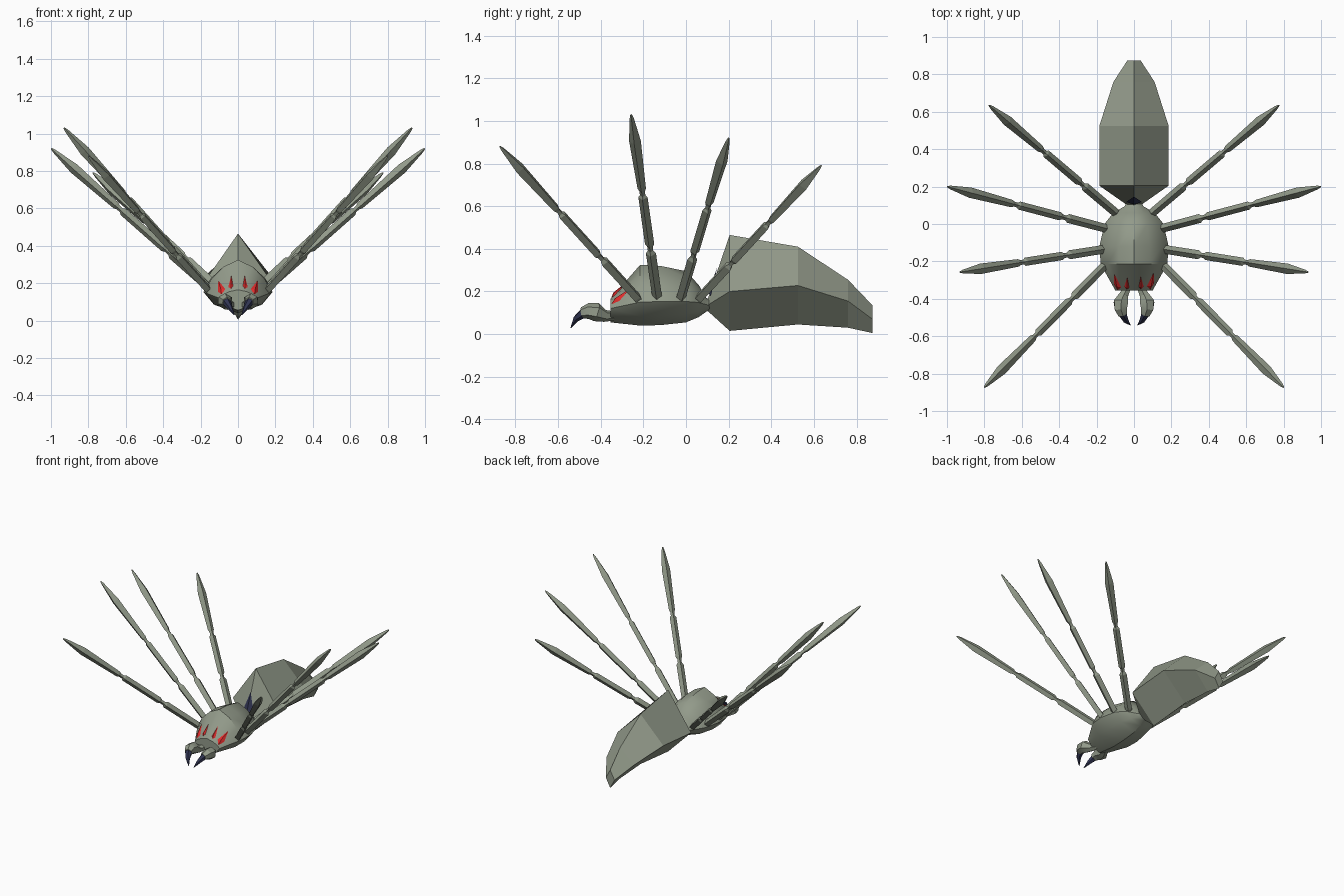
import bpy, bmesh, math
from mathutils import Vector
from mathutils.bvhtree import BVHTree

if "Cube" in bpy.data.objects:
    bpy.data.objects.remove(bpy.data.objects["Cube"])


def material(name, rgb):
    m = bpy.data.materials.new(name)
    m.diffuse_color = (*rgb, 1)
    m.use_nodes = True
    m.node_tree.nodes["Principled BSDF"].inputs["Base Color"].default_value = m.diffuse_color
    return m


GREY = material("grey green", (0.29, 0.325, 0.255))
RED = material("eye red", (0.75, 0.025, 0.025))
NAVY = material("dark navy", (0.03, 0.035, 0.085))


def make(name, verts, faces, mats, smooth=None):
    me = bpy.data.meshes.new(name)
    me.from_pydata([tuple(v) for v in verts], [], faces)
    bm = bmesh.new()
    bm.from_mesh(me)
    bmesh.ops.recalc_face_normals(bm, faces=bm.faces)
    bm.to_mesh(me)
    bm.free()
    ob = bpy.data.objects.new(name, me)
    bpy.context.collection.objects.link(ob)
    for m in mats:
        me.materials.append(m)
    if smooth:
        bpy.ops.object.select_all(action='DESELECT')
        ob.select_set(True)
        bpy.context.view_layer.objects.active = ob
        bpy.ops.object.shade_smooth_by_angle(angle=math.radians(smooth))
    return ob


def loft(name, rings, mats, smooth=None):
    """Skin a list of equal-sized rings and cap both ends."""
    n = len(rings[0])
    verts = [p for r in rings for p in r]
    faces = [(i * n + j, i * n + (j + 1) % n, (i + 1) * n + (j + 1) % n, (i + 1) * n + j)
             for i in range(len(rings) - 1) for j in range(n)]
    faces += [tuple(range(n)), tuple(range(len(verts) - n, len(verts)))]
    return make(name, verts, faces, mats, smooth)


def tube(name, path, sides, mats, smooth=None):
    """Loft along (point, radius) pairs with a ridge facing upward."""
    rings = []
    for i, (p, r) in enumerate(path):
        d = (path[min(i + 1, len(path) - 1)][0] - path[max(i - 1, 0)][0]).normalized()
        side = d.cross(Vector((0, 0, 1))).normalized()
        up = side.cross(d)
        rings.append([p + r * (math.cos(a) * up + math.sin(a) * side)
                      for a in (2 * math.pi * k / sides for k in range(sides))])
    return loft(name, rings, mats, smooth)


def section_rings(profile, sections):
    """Mirror a half profile and scale it by (y, half width, side z, top z, bottom z)."""
    full = profile + [(-u, v) for u, v in profile[-2:0:-1]]
    return [[Vector((u * hw, y, zs + v * ((zt - zs) if v > 0 else (zs - zb)))) for u, v in full]
            for y, hw, zs, zt, zb in sections]


# Abdomen: diamond sections
abdomen = section_rings([(0, 1), (1, 0), (0, -1)], [
    (0.10, 0.035, 0.135, 0.16, 0.11),
    (0.205, 0.185, 0.20, 0.465, 0.015),
    (0.525, 0.185, 0.228, 0.41, 0.045),
    (0.76, 0.11, 0.155, 0.255, 0.03),
    (0.875, 0.035, 0.07, 0.135, 0.005)])
loft("abdomen", abdomen, [GREY])

# Dark mark on the front of the abdomen
(t0, s0), (t1, s1) = abdomen[0][:2], abdomen[1][:2]
lift = Vector((0, -0.006, 0.002))
low, apex = t0.lerp(t1, 0.1) + lift, t0.lerp(t1, 0.5) + lift
corner = t0.lerp(t1, 0.22).lerp(s0.lerp(s1, 0.22), 0.65) + lift
mirror = Vector((-corner.x, corner.y, corner.z))
make("abdomen_mark", [low, corner, apex, mirror], [(0, 1, 2), (0, 2, 3)], [NAVY])

# Head and thorax: domed shell tapering to the waist
thorax = loft("thorax", section_rings(
    [(0, 1), (0.45, 0.78), (0.8, 0.42), (1, 0), (0.7, -0.6), (0, -1)], [
        (-0.355, 0.10, 0.12, 0.165, 0.055),
        (-0.215, 0.178, 0.15, 0.325, 0.04),
        (-0.12, 0.185, 0.153, 0.32, 0.042),
        (0.0, 0.158, 0.153, 0.295, 0.055),
        (0.06, 0.11, 0.148, 0.23, 0.08),
        (0.095, 0.05, 0.138, 0.17, 0.105),
        (0.125, 0.035, 0.135, 0.155, 0.115)]), [GREY], 35)

# Eyes: slim raised wedges laid on the sloping face
bm = bmesh.new()
bm.from_mesh(thorax.data)
shell = BVHTree.FromBMesh(bm)
bm.free()


def on_face(x, z, out):
    hit = shell.ray_cast(Vector((x, -1, z)), Vector((0, 1, 0)))[0]
    return Vector((x, (hit.y if hit else -0.3) - out, z))


EYES = {"outer_eye": [(0.105, 0.215), (0.068, 0.168), (0.088, 0.14), (0.108, 0.155)],
        "inner_eye": [(0.036, 0.24), (0.026, 0.185), (0.038, 0.17), (0.052, 0.18)]}
for name, outline in EYES.items():
    for sx in (-1, 1):
        pts = [on_face(sx * x, z, 0.007) for x, z in outline]
        mid = sum((Vector(p) for p in outline), Vector((0, 0))) / 4
        pts.append(on_face(sx * mid.x, mid.y, 0.02))
        make(name, pts, [(i, (i + 1) % 4, 4) for i in range(4)], [RED])

# Jaws with curved dark fangs
JAW = [(0.035, -0.34, 0.085, 0.022), (0.055, -0.38, 0.085, 0.028), (0.07, -0.42, 0.103, 0.044),
       (0.07, -0.455, 0.108, 0.038), (0.06, -0.487, 0.10, 0.026)]
FANG = [(0.062, -0.478, 0.10, 0.024), (0.045, -0.515, 0.072, 0.016), (0.02, -0.54, 0.03, 0.002)]
for sx in (-1, 1):
    for name, path, mat in (("jaw", JAW, GREY), ("fang", FANG, NAVY)):
        tube(name, [(Vector((sx * x, y, z)), r) for x, y, z, r in path], 6, [mat], 30)

# Legs: three straight segments with pinched joints and a pointed end
LEGS = [("front_leg", (0.145, -0.21, 0.15), (0.80, -0.873, 0.88)),
        ("second_leg", (0.14, -0.132, 0.15), (0.93, -0.257, 1.03)),
        ("third_leg", (0.125, -0.03, 0.15), (0.998, 0.20, 0.92)),
        ("rear_leg", (0.08, 0.045, 0.15), (0.775, 0.635, 0.79))]
SHAPE = [(0, 0.016), (0.03, 0.023), (0.26, 0.024), (0.275, 0.013), (0.295, 0.013), (0.31, 0.022),
         (0.56, 0.022), (0.57, 0.013), (0.59, 0.013), (0.605, 0.02), (0.86, 0.028),
         (0.98, 0.01), (1, 0.004)]
for name, base, tip in LEGS:
    for sx in (-1, 1):
        a, b = (Vector((sx * p[0], p[1], p[2])) for p in (base, tip))
        tube(name, [(a.lerp(b, t), r) for t, r in SHAPE], 4, [GREY])
